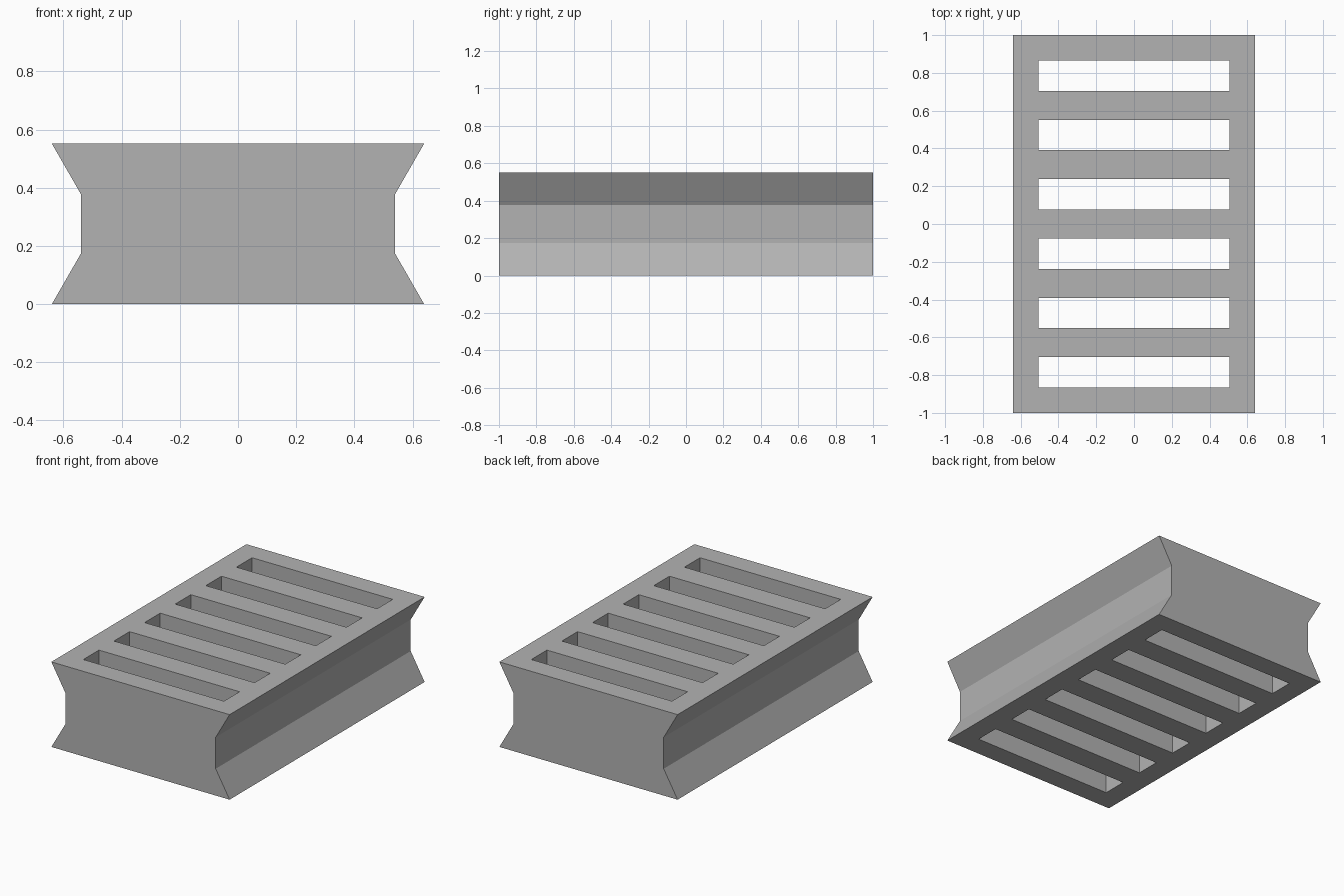
import bpy
import bmesh
from mathutils import Matrix

if "Cube" in bpy.data.objects:
    bpy.data.objects.remove(bpy.data.objects["Cube"], do_unlink=True)

HALF_LENGTH, HEIGHT = 1.0, 0.552
SLOT_COUNT, SLOT_PITCH = 6, 0.314
SLOT_SIZE = (1.01, 0.16, 1.0)

grey = bpy.data.materials.new("concrete grey")
grey.use_nodes = True
colour = (0.45, 0.45, 0.45, 1)
grey.diffuse_color = colour
grey.node_tree.nodes["Principled BSDF"].inputs["Base Color"].default_value = colour


def make_object(name, bm):
    bmesh.ops.recalc_face_normals(bm, faces=bm.faces)
    mesh = bpy.data.meshes.new(name)
    bm.to_mesh(mesh)
    bm.free()
    mesh.materials.append(grey)
    obj = bpy.data.objects.new(name, mesh)
    bpy.context.collection.objects.link(obj)
    return obj


# Block: waisted profile, mirrored left to right and extruded along y
side = [(0.64, 0), (0.54, 0.174), (0.54, 0.378), (0.64, HEIGHT)]
profile = side + [(-x, z) for x, z in reversed(side)]
bm = bmesh.new()
face = bm.faces.new([bm.verts.new((x, -HALF_LENGTH, z)) for x, z in profile])
result = bmesh.ops.extrude_face_region(bm, geom=[face], use_keep_orig=True)
moved = [v for v in result["geom"] if isinstance(v, bmesh.types.BMVert)]
bmesh.ops.translate(bm, verts=moved, vec=(0, 2 * HALF_LENGTH, 0))
block = make_object("slotted_block", bm)

# Slot cutters: a row of boxes passing right through the block
bm = bmesh.new()
for i in range(SLOT_COUNT):
    y = (i - (SLOT_COUNT - 1) / 2) * SLOT_PITCH
    place = Matrix.Translation((0, y, HEIGHT / 2)) @ Matrix.Diagonal((*SLOT_SIZE, 1))
    bmesh.ops.create_cube(bm, size=1, matrix=place)
cutter = make_object("slot_cutter", bm)
cutter.hide_render = True

# Cut the slots, then discard the cutter
cut = block.modifiers.new("slots", 'BOOLEAN')
cut.operation = 'DIFFERENCE'
cut.solver = 'EXACT'
cut.object = cutter
bpy.context.view_layer.objects.active = block
bpy.ops.object.modifier_apply(modifier=cut.name)
bpy.data.objects.remove(cutter, do_unlink=True)
